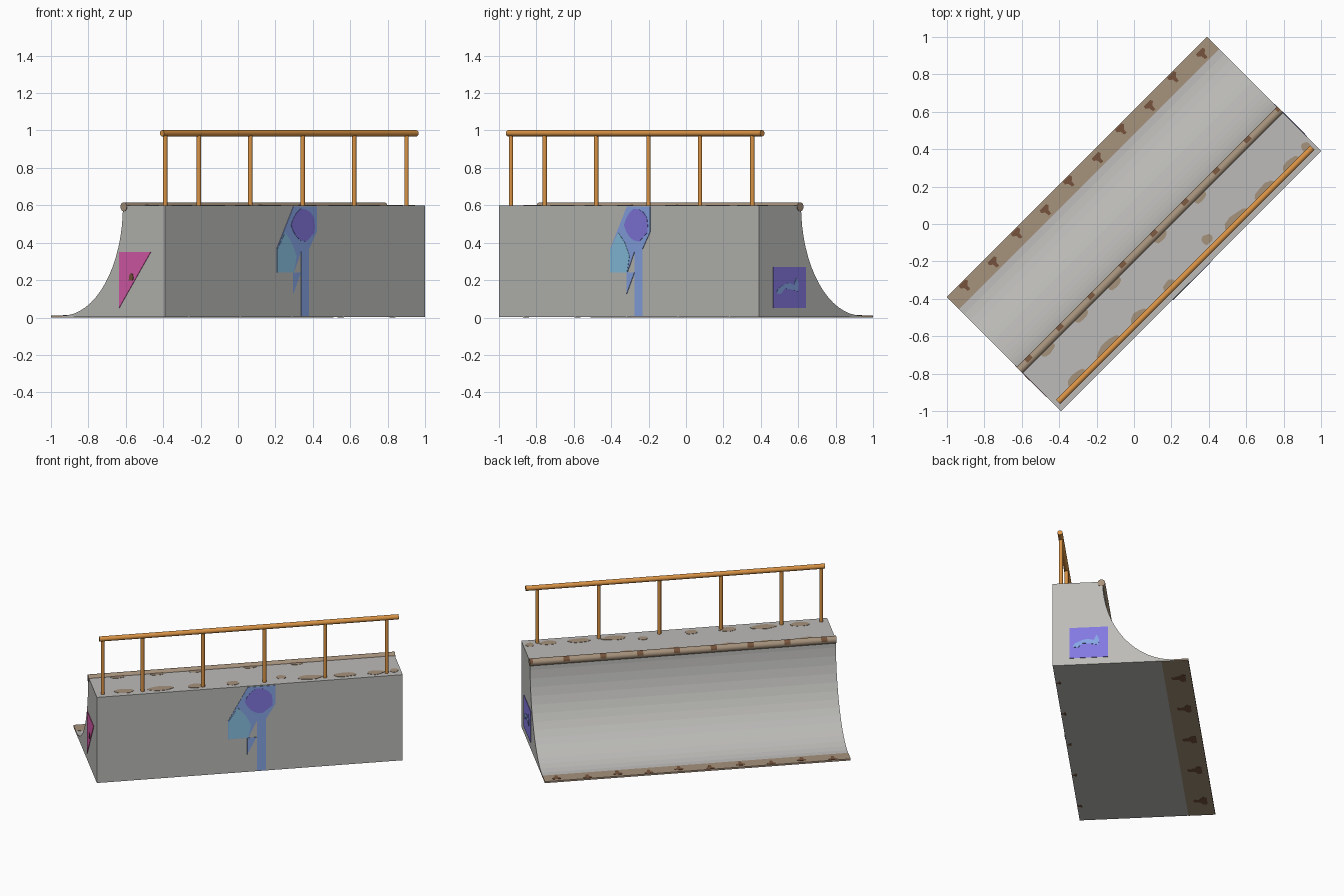
import bpy, bmesh, math, random
from mathutils import Matrix, Vector

if "Cube" in bpy.data.objects:
    bpy.data.objects.remove(bpy.data.objects["Cube"])

random.seed(4)
TURN = Matrix.Rotation(math.pi / 4, 4, 'Z')   # everything is built along u (x) and v (y), then turned
L, W, H = 0.983, 0.431, 0.6                   # half length, half width, deck height
EDGE, TOE = -0.113, 0.345                     # v of the ramp lip and of the ramp toe


def material(name, rgb):
    m = bpy.data.materials.new(name)
    lin = [((c / 255 + 0.055) / 1.055) ** 2.4 for c in rgb]
    m.diffuse_color = (*lin, 1)
    m.use_nodes = True
    m.node_tree.nodes["Principled BSDF"].inputs["Base Color"].default_value = m.diffuse_color
    return m


CONCRETE = material("concrete_grey", (188, 187, 184))
STEEL = material("weathered_brown", (166, 146, 124))
RUST = material("dark_rust", (118, 84, 60))
ORANGE = material("rail_orange", (218, 148, 70))
BLUE = material("paint_blue", (135, 166, 230))
PURPLE = material("paint_purple", (131, 120, 224))
TEAL = material("paint_teal", (137, 194, 226))
MAGENTA = material("paint_magenta", (218, 92, 171))


def finish(name, bm, mats, smooth=False):
    bmesh.ops.recalc_face_normals(bm, faces=bm.faces)
    bm.transform(TURN)
    me = bpy.data.meshes.new(name)
    bm.to_mesh(me)
    bm.free()
    for m in mats:
        me.materials.append(m)
    ob = bpy.data.objects.new(name, me)
    bpy.context.collection.objects.link(ob)
    if smooth:
        bpy.context.view_layer.objects.active = ob
        ob.select_set(True)
        bpy.ops.object.shade_smooth_by_angle(angle=math.radians(40))
        ob.select_set(False)
    return ob


def prisms(name, outlines, offset, mat):
    """Extrude each 3D outline by the offset vector, all into one object."""
    bm = bmesh.new()
    for pts in outlines:
        f = bm.faces.new([bm.verts.new(p) for p in pts])
        new = bmesh.ops.extrude_face_region(bm, geom=[f])['geom']
        bmesh.ops.translate(bm, vec=offset, verts=[g for g in new if isinstance(g, bmesh.types.BMVert)])
    return finish(name, bm, [mat])


def box_outline(v0, v1, z):
    return [(-L, v0, z), (L, v0, z), (L, v1, z), (-L, v1, z)]


def blob(a, b, ra, rb, n=11, rough=0.25):
    """Irregular 2D patch outline."""
    out = []
    for i in range(n):
        t, k = 2 * math.pi * i / n, 1 - random.random() * rough
        out.append((a + ra * k * math.cos(t), b + rb * k * math.sin(t)))
    return out


def tube(name, p, q, r, mats, sides=16, rings=1, rule=None):
    p, q = Vector(p), Vector(q)
    bm = bmesh.new()
    rot = (q - p).to_track_quat('Z', 'Y').to_matrix()
    loops = []
    for k in range(rings + 1):
        c = p.lerp(q, k / rings)
        loops.append([bm.verts.new(c + rot @ Vector((r * math.cos(2 * math.pi * i / sides),
                                                     r * math.sin(2 * math.pi * i / sides), 0)))
                      for i in range(sides)])
    for a, b in zip(loops, loops[1:]):
        for i in range(sides):
            j = (i + 1) % sides
            bm.faces.new((a[i], a[j], b[j], b[i]))
    bm.faces.new(loops[0])
    bm.faces.new(loops[-1])
    if rule:
        for f in bm.faces:
            f.material_index = rule(f.calc_center_median())
    return finish(name, bm, mats, True)


# Concrete body: deck, back wall and curved ramp
profile = [(-W, 0.002), (-W, H), (EDGE, H)]
for i in range(1, 17):
    t = math.pi / 2 * i / 16
    profile.append((TOE - (TOE - EDGE) * math.cos(t), H - 0.59 * math.sin(t)))
profile.append((TOE, 0.002))
prisms("ramp_body", [[(-L, v, z) for v, z in profile]], (2 * L, 0, 0), CONCRETE)

# Steel toe plate, its underside tongue and rust spots
prisms("toe_plate", [box_outline(0.34, W, 0.001)], (0, 0, 0.011), STEEL)
prisms("toe_underside", [box_outline(0.26, W - 0.001, 0.001)], (0, 0, 0.004), STEEL)


def rust_spot(u, v, s, z):
    shape = [(-.5, .5), (.4, .5), (.5, .25), (.15, -.05), (.1, -.5), (-.2, -.45), (-.25, 0), (-.55, .2)]
    return [(u + s * a, v + s * b, z) for a, b in shape]


prisms("toe_rust_top", [rust_spot(-0.87 + 0.197 * i, 0.40 - 0.02 * (i % 2), 0.055, 0.011) for i in range(10)],
       (0, 0, 0.003), RUST)
prisms("toe_rust_underside", [rust_spot(-0.8 + 0.39 * i, 0.35, 0.09, 0) for i in range(5)],
       (0, 0, 0.003), RUST)
prisms("back_edge_rust_underside", [rust_spot(-0.8 + 0.39 * i, -W + 0.017, 0.03, 0) for i in range(5)],
       (0, 0, 0.003), RUST)


# Coping pipe on the lip, with regular rust marks
def coping_rule(c):
    return int(int((c.x + L) / (2 * L) * 100) % 12 in (3, 4) and c.z > 0.594 and c.y > -0.122)


tube("coping_pipe", (-L - 0.003, -0.121, 0.592), (L + 0.003, -0.121, 0.592), 0.024,
     [STEEL, RUST], 16, 100, coping_rule)

# Handrail
RV = -0.386
tube("handrail_bar", (-0.96, RV, 0.985), (0.963, RV, 0.985), 0.0165, [ORANGE])
for i, u in enumerate((-0.937, -0.682, -0.293, 0.103, 0.492, 0.888)):
    tube(f"handrail_post_{i + 1}", (u, RV, H - 0.005), (u, RV, 0.985), 0.012, [ORANGE], 12)

# Brown stains on the deck along the handrail and beside the coping
stains = [blob(u, -0.37, ru, 0.035) for u, ru in
          ((-0.8, .07), (-0.57, .10), (-0.33, .07), (-0.1, .05), (0.4, .09), (0.62, .08), (0.82, .06))]
stains += [blob(0.22, -0.335, 0.04, 0.03), blob(0.94, -0.36, 0.03, 0.03)]
stains += [blob(u, -0.15, 0.05, 0.025) for u in (-0.8, -0.55, -0.3, 0.05, 0.35)]
prisms("deck_stains", [[(a, b, H - 0.002) for a, b in s] for s in stains], (0, 0, 0.004), STEEL)


# Painted shapes on the back wall, given in front view x and z
def wall(pts):
    return [(math.sqrt(2) * x - W, -W + 0.002, z) for x, z in pts]


main = [(.295, .593), (.42, .593), (.42, .46), (.378, .365), (.378, .007), (.337, .007),
        (.337, .355), (.297, .24), (.205, .24), (.205, .365)]
spike = [(.293, .24), (.335, .24), (.293, .125)]
teal = [(.25, .455), (.285, .40), (.31, .33), (.297, .242), (.207, .242), (.207, .362)]
prisms("wall_paint_base", [wall(main), wall(spike)], (0, -0.005, 0), BLUE)
prisms("wall_paint_teal", [wall(teal)], (0, -0.0065, 0), TEAL)
prisms("wall_paint_purple", [wall(blob(.347, .495, .067, .092, 14, 0.12))], (0, -0.007, 0), PURPLE)

# Painted triangle on the left end
prisms("end_triangle", [[(-L + 0.002, v, z) for v, z in ((-.085, .35), (-.325, .35), (-.085, .05))]],
       (-0.005, 0, 0), MAGENTA)
prisms("end_triangle_spot", [[(-L + 0.002, a, b) for a, b in blob(-.178, .212, .026, .026, 9, 0.5)]],
       (-0.007, 0, 0), RUST)

# Painted panel on the right end
prisms("end_panel", [[(L - 0.002, v, z) for v, z in ((-.325, .05), (-.078, .05), (-.078, .27), (-.325, .27))]],
       (0.005, 0, 0), PURPLE)
streak = [(-.305, .13), (-.27, .125), (-.24, .155), (-.19, .15), (-.14, .14), (-.135, .175),
          (-.15, .215), (-.17, .175), (-.21, .185), (-.25, .175), (-.29, .155)]
prisms("end_panel_streak", [[(L - 0.002, v, z) for v, z in streak]], (0.007, 0, 0), BLUE)
